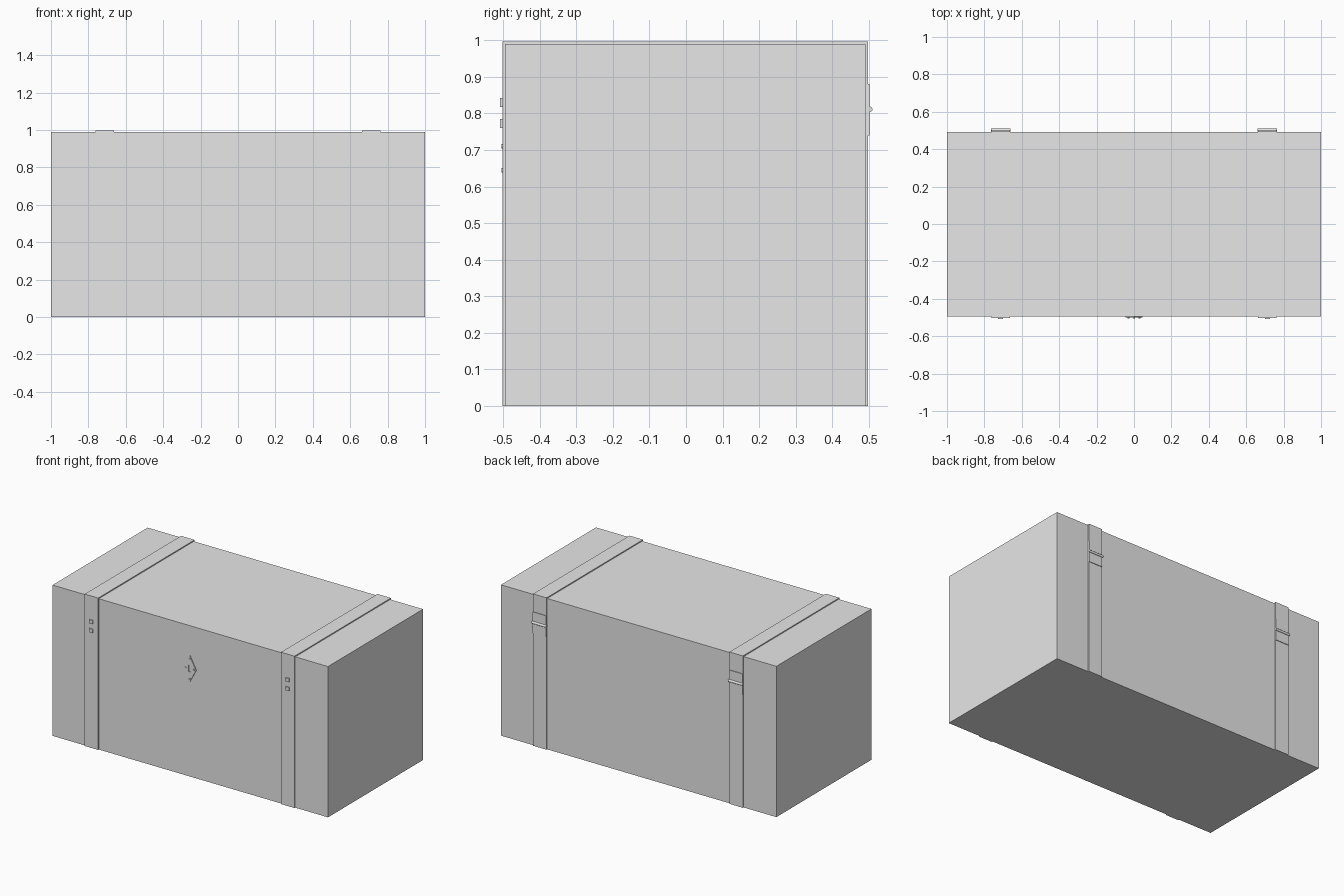
import bpy
import bmesh
import math

old = bpy.data.objects.get("Cube")
if old:
    bpy.data.objects.remove(old, do_unlink=True)

grey = bpy.data.materials.new("plain_grey")
grey.use_nodes = True
grey.diffuse_color = (0.8, 0.8, 0.8, 1)
grey.node_tree.nodes["Principled BSDF"].inputs["Base Color"].default_value = (0.8, 0.8, 0.8, 1)


def finish(name, bm):
    bmesh.ops.recalc_face_normals(bm, faces=bm.faces)
    mesh = bpy.data.meshes.new(name)
    bm.to_mesh(mesh)
    bm.free()
    mesh.materials.append(grey)
    obj = bpy.data.objects.new(name, mesh)
    bpy.context.scene.collection.objects.link(obj)
    return obj


def box(name, x, y, z):
    """Box spanning the given (low, high) range on each axis."""
    bm = bmesh.new()
    bmesh.ops.create_cube(bm, size=1)
    for v in bm.verts:
        v.co = [r[0] if c < 0 else r[1] for c, r in zip(v.co, (x, y, z))]
    return finish(name, bm)


def prism(name, points, offset):
    """Closed outline of 3D points, extruded along the offset."""
    bm = bmesh.new()
    face = bm.faces.new([bm.verts.new(p) for p in points])
    out = bmesh.ops.extrude_face_region(bm, geom=[face])
    verts = [g for g in out["geom"] if isinstance(g, bmesh.types.BMVert)]
    bmesh.ops.translate(bm, verts=verts, vec=offset)
    return finish(name, bm)


def rod(name, centre, radius, length, axis, sides=12):
    """Cylinder along the x or y axis, smooth round its side."""
    bm = bmesh.new()
    bmesh.ops.create_cone(bm, cap_ends=True, segments=sides, radius1=radius,
                          radius2=radius, depth=length)
    obj = finish(name, bm)
    obj.location = centre
    obj.rotation_euler = (math.pi / 2, 0, 0) if axis == "y" else (0, math.pi / 2, 0)
    for poly in obj.data.polygons:
        poly.use_smooth = len(poly.vertices) == 4
    return obj


FRONT, BACK, TOP = -0.495, 0.491, 0.99
STRAP = 0.007
HALF = 0.049

# Chest body
box("chest_body", (-1, 1), (FRONT, BACK), (0, TOP))

# Straps over the front, top and back, with studs and hinges
f, b, t = FRONT - STRAP, BACK + STRAP, TOP + STRAP
strap_outline = [(f, 0), (f, t), (b, t), (b, 0), (BACK, 0), (BACK, TOP), (FRONT, TOP), (FRONT, 0)]
for side, x in (("right", -0.713), ("left", 0.713)):
    prism(side + "_strap", [(x - HALF, y, z) for y, z in strap_outline], (2 * HALF, 0, 0))
    for level, z in (("upper", 0.83), ("lower", 0.772)):
        box(f"{side}_{level}_stud", (x - 0.013, x + 0.013), (f - 0.007, f + 0.001),
            (z - 0.012, z + 0.012))
    box(side + "_hinge_plate", (x - HALF, x + HALF), (b - 0.001, b + 0.004), (0.74, 0.88))
    rod(side + "_hinge_barrel", (x, b + 0.004, 0.811), 0.008, 2 * HALF + 0.006, "x")

# Diamond lock plate with a keyhole slot
LOCK = 0.71
plate = prism("lock_plate",
              [(0, FRONT, LOCK + 0.085), (0.046, FRONT, LOCK),
               (0, FRONT, LOCK - 0.085), (-0.046, FRONT, LOCK)], (0, -0.006, 0))
cutter = box("keyhole_cutter", (-0.007, 0.007), (FRONT - 0.02, FRONT - 0.001),
             (LOCK - 0.02, LOCK + 0.022))
cutter.hide_render = True
cutter.hide_viewport = True
cut = plate.modifiers.new("keyhole", "BOOLEAN")
cut.operation = "DIFFERENCE"
cut.solver = "EXACT"
cut.object = cutter

# Rivets at the four tips of the lock plate
for name, x, z in (("left", 0.03, 0), ("right", -0.03, 0), ("top", 0, 0.066), ("bottom", 0, -0.066)):
    rod("lock_rivet_" + name, (x, FRONT - 0.006, LOCK + z), 0.006, 0.008, "y", 8)
